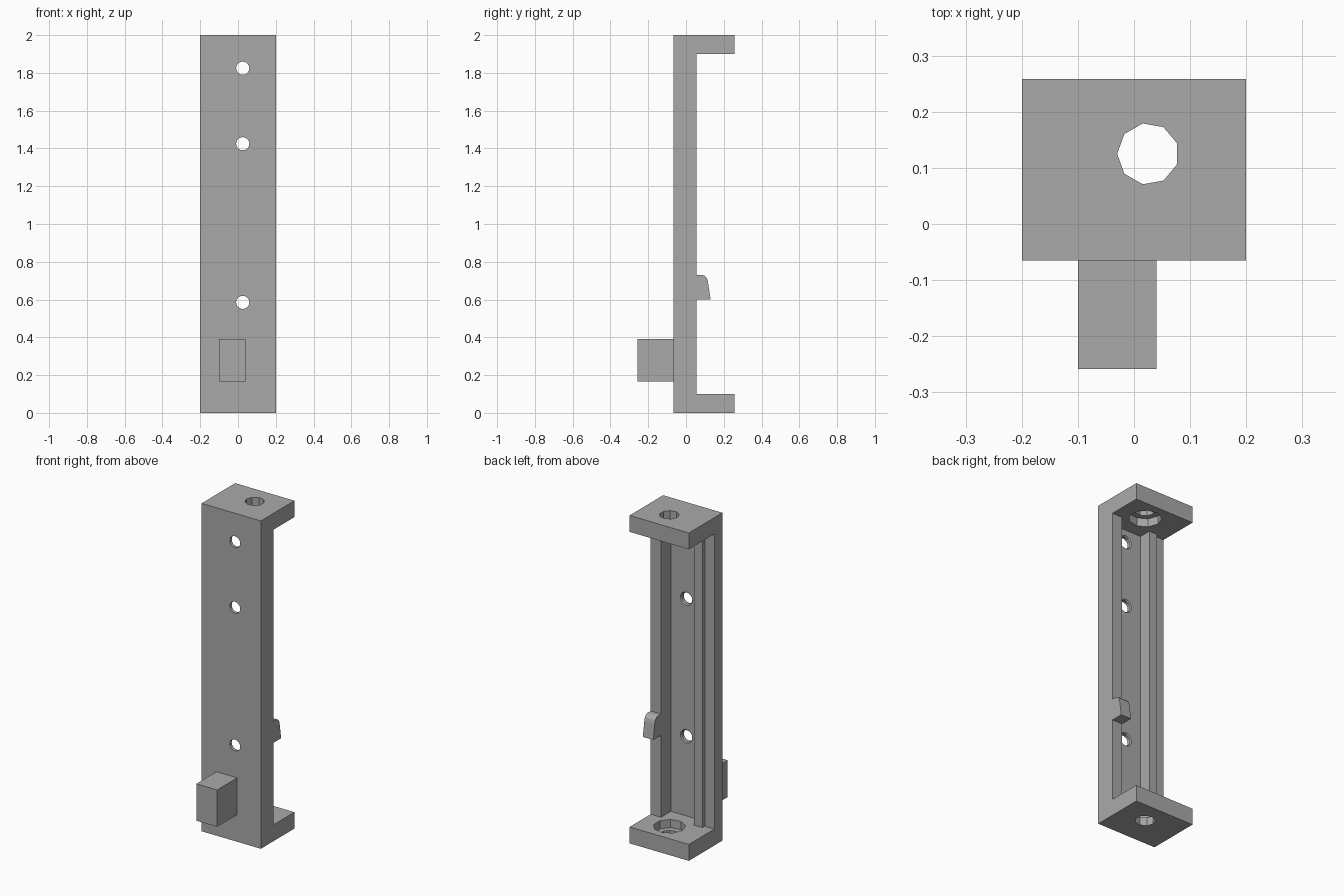
import bpy, bmesh
from math import pi
from mathutils import Matrix, Vector

default = bpy.data.objects.get("Cube")
if default:
    bpy.data.objects.remove(default, do_unlink=True)

grey = bpy.data.materials.new("plain_grey")
grey.use_nodes = True
grey.diffuse_color = (0.4, 0.4, 0.4, 1)
grey.node_tree.nodes["Principled BSDF"].inputs["Base Color"].default_value = (0.4, 0.4, 0.4, 1)

HALF, FRONT, RIM, BACK = 0.2, -0.065, 0.055, 0.258
HOLE_X, HOLE_Y, FLANGE = 0.025, 0.125, 0.1


def finish(name, bm):
    bmesh.ops.recalc_face_normals(bm, faces=bm.faces)
    mesh = bpy.data.meshes.new(name)
    bm.to_mesh(mesh)
    bm.free()
    mesh.materials.append(grey)
    obj = bpy.data.objects.new(name, mesh)
    bpy.context.collection.objects.link(obj)
    return obj


def prism(name, points, offset):
    """Extrude a flat outline along the offset vector."""
    bm = bmesh.new()
    face = bm.faces.new([bm.verts.new(p) for p in points])
    new = bmesh.ops.extrude_face_region(bm, geom=[face])["geom"]
    bmesh.ops.translate(bm, vec=Vector(offset),
                        verts=[v for v in new if isinstance(v, bmesh.types.BMVert)])
    return finish(name, bm)


def box(name, x, y, z):
    outline = [(x[0], y[0], z[0]), (x[1], y[0], z[0]), (x[1], y[1], z[0]), (x[0], y[1], z[0])]
    return prism(name, outline, (0, 0, z[1] - z[0]))


def drill(target, centre, r1, r2, depth, sides, turn):
    """Cut a round or tapered hole; the cone's axis is z before the turn."""
    bm = bmesh.new()
    bmesh.ops.create_cone(bm, cap_ends=True, segments=sides, radius1=r1, radius2=r2,
                          depth=depth, matrix=Matrix.Translation(centre) @ turn)
    cutter = finish("hole_cutter", bm)
    cutter.hide_render = True
    mod = target.modifiers.new("hole", "BOOLEAN")
    mod.operation, mod.solver, mod.object = "DIFFERENCE", "EXACT", cutter
    bpy.context.view_layer.objects.active = target
    bpy.ops.object.modifier_apply(modifier=mod.name)
    bpy.data.objects.remove(cutter, do_unlink=True)


# Channelled back plate: tall rim, deep groove, rib and lower rim
floor_y, rib_y, low_y = -0.04, 0.035, 0.012
section = [(-HALF, FRONT), (HALF, FRONT), (HALF, RIM), (0.13, RIM), (0.13, floor_y),
           (-0.08, floor_y), (-0.08, rib_y), (-0.135, rib_y), (-0.135, low_y), (-HALF, low_y)]
plate = prism("channel_plate", [(x, y, FLANGE) for x, y in section], (0, 0, 2 - 2 * FLANGE))

# Countersunk screw holes through the groove
to_y = Matrix.Rotation(-pi / 2, 4, "X")
for z in (0.585, 1.425, 1.825):
    drill(plate, (HOLE_X, FRONT, z), 0.035, 0.035, 0.2, 16, to_y)
    drill(plate, (HOLE_X, floor_y, z), 0.027, 0.055, 0.03, 16, to_y)

# End flanges, each with a through hole and a wider bore on the inner side
nine = Matrix.Rotation(pi / 2, 4, "Z")
for name, z, inner in (("bottom_flange", 0, FLANGE), ("top_flange", 2 - FLANGE, 2 - FLANGE)):
    flange = box(name, (-HALF, HALF), (FRONT, BACK), (z, z + FLANGE))
    drill(flange, (HOLE_X, HOLE_Y, z + FLANGE / 2), 0.055, 0.055, 0.3, 9, nine)
    drill(flange, (HOLE_X, HOLE_Y, inner), 0.09, 0.09, 0.1, 9, nine)

# Rounded catch on the tall rim
catch = [(RIM, 0.6), (0.13, 0.6), (0.116, 0.695), (0.11, 0.714), (0.1, 0.725), (0.085, 0.73), (RIM, 0.73)]
prism("catch", [(0.13, y, z) for y, z in catch], (HALF - 0.13, 0, 0))

# Block on the front
box("front_block", (-0.1, 0.04), (-0.258, FRONT), (0.165, 0.39))
